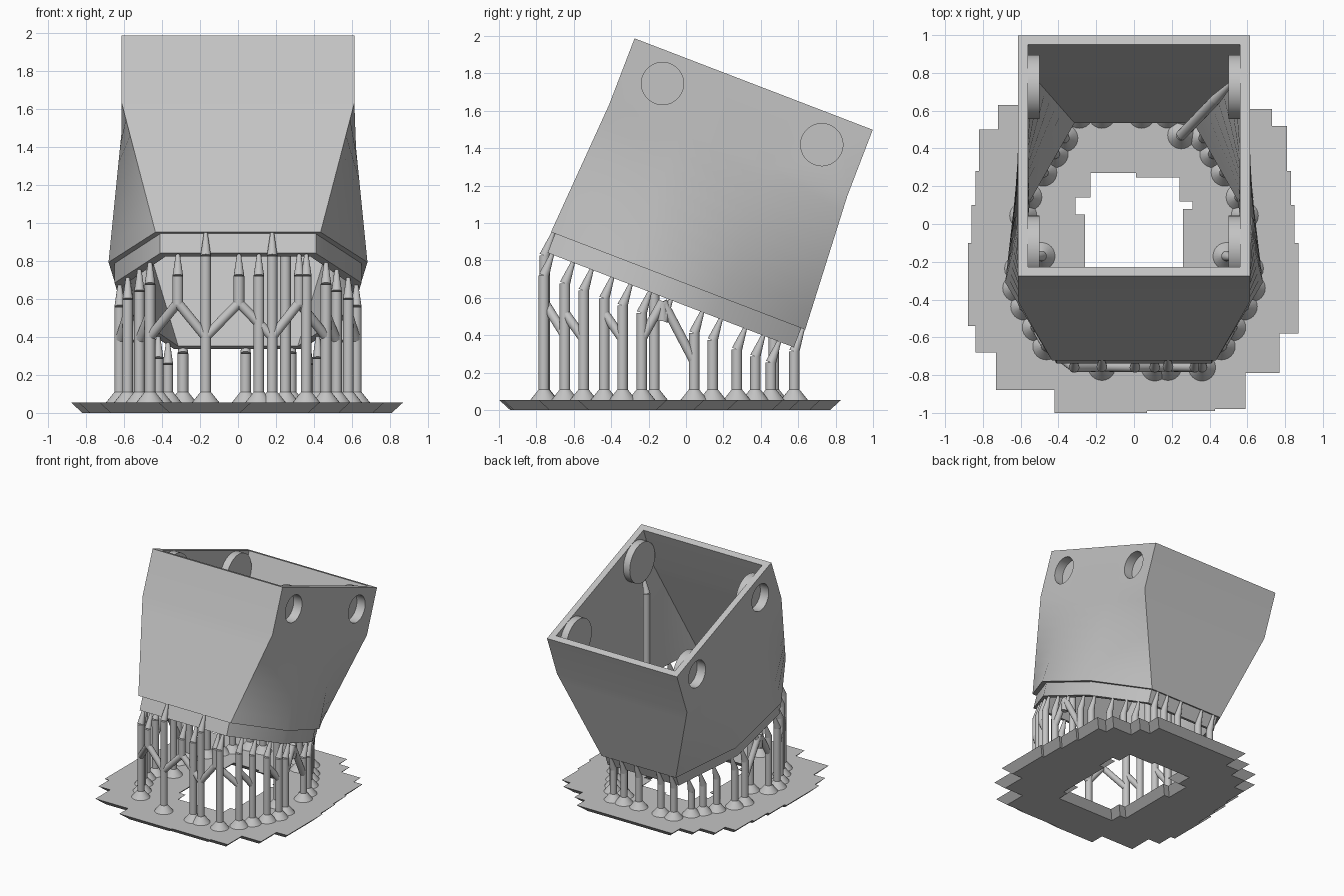
import bpy, bmesh, math
from mathutils import Vector, Matrix

cube = bpy.data.objects.get("Cube")
if cube:
    bpy.data.objects.remove(cube, do_unlink=True)

grey = bpy.data.materials.new("plain_grey")
grey.use_nodes = True
grey.diffuse_color = (0.55, 0.55, 0.55, 1)
grey.node_tree.nodes["Principled BSDF"].inputs["Base Color"].default_value = (0.55, 0.55, 0.55, 1)

# Tilted frame of the housing: x sideways, y along its depth, z along its axis
TILT = Matrix.Rotation(math.radians(-21), 4, "X")
MID = -0.287
RIM, LEDGE, COLLAR, TOP = 0.52, 0.63, 1.377, 1.757
RAFT_TOP = 0.055


def finish(bm, name, smooth=None):
    bmesh.ops.recalc_face_normals(bm, faces=bm.faces)
    mesh = bpy.data.meshes.new(name)
    bm.to_mesh(mesh)
    bm.free()
    mesh.materials.append(grey)
    ob = bpy.data.objects.new(name, mesh)
    bpy.context.collection.objects.link(ob)
    if smooth:
        smooth_object(ob, smooth)
    return ob


def select_only(ob):
    bpy.ops.object.select_all(action="DESELECT")
    ob.select_set(True)
    bpy.context.view_layer.objects.active = ob


def smooth_object(ob, angle):
    select_only(ob)
    bpy.ops.object.shade_smooth_by_angle(angle=math.radians(angle))


def rod(bm, a, b, r1, r2, sides=16):
    a, b = Vector(a), Vector(b)
    turn = (b - a).to_track_quat("Z", "Y").to_matrix().to_4x4()
    bmesh.ops.create_cone(bm, cap_ends=True, segments=sides, radius1=r1, radius2=r2,
                          depth=(b - a).length,
                          matrix=Matrix.Translation((a + b) / 2) @ turn)


# Housing: square collar lofted into an eight-sided foot, hollow all through
def ring(z, front, front_side, back_side, back):
    half = [Vector((x, y + MID, z)) for x, y in (front, front_side, back_side, back)]
    return half + [Vector((-p.x, p.y, z)) for p in reversed(half)]


def square(z, x, y):
    return ring(z, (x, -y), (x, -0.27), (x, 0.24), (x, y))


def loft(a, b, steps=8):
    return [[p.lerp(q, i / steps) for p, q in zip(a, b)] for i in range(steps + 1)]


def rim_outside(z):
    return ring(z, (0.41, -0.705), (0.65, -0.27), (0.595, 0.25), (0.335, 0.705))


bm = bmesh.new()
outside = loft(square(COLLAR, 0.613, 0.682),
               ring(LEDGE, (0.435, -0.728), (0.682, -0.286), (0.62, 0.27), (0.35, 0.728)))
inside = loft(ring(RIM, (0.38, -0.66), (0.6, -0.24), (0.55, 0.22), (0.315, 0.66)),
              square(COLLAR, 0.56, 0.63))
levels = [square(TOP, 0.613, 0.682), *outside, rim_outside(LEDGE), rim_outside(RIM),
          *inside, square(TOP, 0.56, 0.63)]
rings = [[bm.verts.new(p) for p in level] for level in levels]
for low, high in zip(rings, rings[1:] + rings[:1]):
    for i in range(8):
        j = (i + 1) % 8
        bm.faces.new((low[i], low[j], high[j], high[i]))
housing = finish(bm, "housing_shell")
housing.matrix_world = TILT

# Round inner bosses and the pockets sunk into them from outside
bosses, pockets = bmesh.new(), bmesh.new()
for side in (-1, 1):
    for y in (MID - 0.456, MID + 0.456):
        rod(bosses, (side * 0.5, y, 1.585), (side * 0.585, y, 1.585), 0.17, 0.17, 48)
        rod(pockets, (side * 0.535, y, 1.585), (side * 0.7, y, 1.585), 0.113, 0.113, 48)
for bm, name, mode in ((bosses, "inner_bosses", "UNION"), (pockets, "pocket_cutter", "DIFFERENCE")):
    tool = finish(bm, name)
    tool.matrix_world = TILT
    tool.hide_render = True
    mod = housing.modifiers.new(name, "BOOLEAN")
    mod.object, mod.operation, mod.solver = tool, mode, "EXACT"
    select_only(housing)
    bpy.ops.object.modifier_apply(modifier=name)
    bpy.data.objects.remove(tool, do_unlink=True)
smooth_object(housing, 35)


# Raft: stepped outline with a stepped opening, sides sloping in towards the bottom
def stepped(corners):
    loop = []
    for (x, y), (nx, _) in zip(corners, corners[1:] + corners[:1]):
        loop += [Vector((x, y)), Vector((nx, y))]
    return loop


def inset(loop, d):
    out = []
    for i, p in enumerate(loop):
        a = (p - loop[i - 1]).normalized()
        b = (loop[(i + 1) % len(loop)] - p).normalized()
        out.append(p + d * Vector((-a.y - b.y, a.x + b.x)))
    return out


outline = stepped([(-.42, -1), (.07, -.99), (.43, -.98), (.59, -.79), (.77, -.58), (.87, -.1),
                   (.85, .1), (.83, .28), (.81, .52), (.73, .61), (.55, .72), (.45, .83),
                   (-.45, .72), (-.58, .63), (-.72, .5), (-.82, .28), (-.84, .1),
                   (-.86, -.1), (-.88, -.54), (-.84, -.68), (-.73, -.88)])
opening = stepped([(-.2, -.52), (.22, -.42), (.26, .08), (.31, .12), (.24, .245),
                   (.01, .27), (-.23, .14), (-.31, .05), (-.26, -.42)])
bm = bmesh.new()
caps = ([], [])
for loop, d in ((outline, 0.06), (opening, -0.06)):
    pair = [[bm.verts.new((p.x, p.y, z)) for p in pts]
            for pts, z in ((loop, RAFT_TOP), (inset(loop, d), 0))]
    n = len(loop)
    for edges, verts in zip(caps, pair):
        edges += [bm.edges.new((verts[i], verts[(i + 1) % n])) for i in range(n)]
    for i in range(n):
        j = (i + 1) % n
        bm.faces.new((pair[0][i], pair[0][j], pair[1][j], pair[1][i]))
for edges in caps:
    bmesh.ops.triangle_fill(bm, use_beauty=True, edges=edges)
finish(bm, "raft")

# Support posts: round foot, straight shaft and a thin tip square to the rim
posts, feet, braces = bmesh.new(), bmesh.new(), bmesh.new()
R = 0.028


def post(base, tip, floating=False):
    start = 0.57 if floating else RAFT_TOP
    rod(posts, (base.x, base.y, start), base, R, R)
    rod(posts, base, tip, R, 0.01)
    if not floating:
        foot = Vector((base.x, base.y, RAFT_TOP))
        rod(feet, foot - Vector((0, 0, 0.01)), foot + Vector((0, 0, 0.055)), 0.08, R, 24)


def rim_post(x, y, floating=False, height=RIM + 0.01):
    tip = TILT @ Vector((x, y + MID, height))
    base = tip - TILT.to_3x3() @ Vector((0, 0, 0.13))
    post(base, tip, floating)
    return base


def brace(a, b, za, zb):
    rod(braces, (a.x, a.y, za), (b.x, b.y, zb), R * 0.9, R * 0.9)


def rim_width(y):
    if y < -0.25:
        return 0.625 - (-0.25 - y) * 0.52
    if y > 0.25:
        return 0.58 - (y - 0.25) * 0.57
    return 0.625 - (y + 0.25) * 0.09


# Posts under the slanted and straight sides, mirrored
depths = (-0.56, -0.453, -0.335, -0.23, -0.12, 0, 0.18, 0.286, 0.425, 0.53, 0.62)
corner_posts = {}
for side in (-1, 1):
    row = [rim_post(side * rim_width(y), y, y == 0) for y in depths]
    corner_posts[side] = row[0]
    hung = depths.index(0)
    brace(row[hung - 1], row[hung], 0.38, 0.58)
    brace(row[hung + 1], row[hung], 0.26, 0.58)
    for k in (0, 2):
        brace(row[k], row[k + 1], 0.52, 0.38)
    # Tall post up to the front boss
    bottom = TILT @ Vector((side * 0.53, MID - 0.456, 1.43))
    post(Vector((side * 0.49, -0.17, bottom.z - 0.13)), bottom)

# Front row: two tall posts, and hung posts carried by forked braces
tall = [rim_post(x, -0.715, height=LEDGE) for x in (-0.17, 0.18)]
carriers = [corner_posts[-1]] + tall + [corner_posts[1]]
for left, right in zip(carriers, carriers[1:]):
    middle = rim_post((left.x + right.x) / 2, -0.68, True)
    brace(left, middle, 0.4, 0.58)
    brace(right, middle, 0.4, 0.58)
for x in (0.11, 0.36):
    rim_post(x, -0.68)

# Back row, just outside the rim and touching the ledge
for x in (-0.29, -0.17, 0.04, 0.18, 0.28):
    rim_post(x, 0.715, height=LEDGE)

# Bent post reaching the rear boss
knee = Vector((0.25, 0.47, 0.85))
end = Vector((0.51, 0.74, 1.27))
bend = knee.lerp(end, 0.7)
post(knee, knee + Vector((0, 0, 0.02)))
rod(posts, knee, bend, R, R)
rod(posts, bend, end, R, 0.012)

for bm, name in ((posts, "support_posts"), (feet, "support_feet"), (braces, "support_braces")):
    finish(bm, name, 30)
